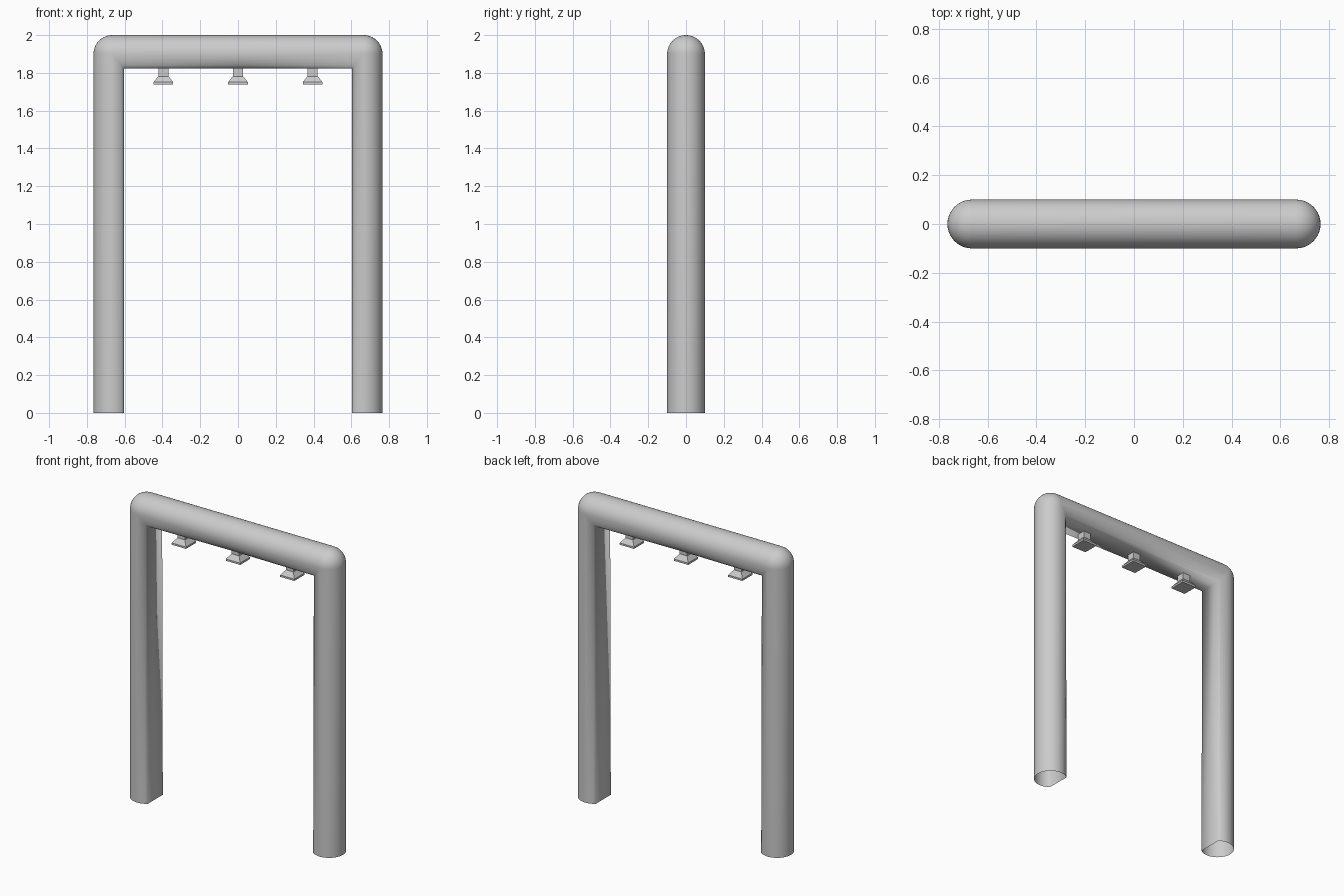
import bpy, bmesh, math

if "Cube" in bpy.data.objects:
    bpy.data.objects.remove(bpy.data.objects["Cube"])

R = 0.1                 # pipe radius
CX, CZ = 0.665, 1.9     # centre of the corner bend
LEG_CUT, BEAM_CUT = 0.062, 0.076   # distance from pipe axis to the flattened inner face


def finish(bm, name):
    bmesh.ops.remove_doubles(bm, verts=bm.verts, dist=1e-5)
    bmesh.ops.recalc_face_normals(bm, faces=bm.faces)
    me = bpy.data.meshes.new(name)
    bm.to_mesh(me)
    bm.free()
    ob = bpy.data.objects.new(name, me)
    bpy.context.collection.objects.link(ob)
    return ob


def profile(cut):
    """Circle with its inner side cut flat: (outward, y) points."""
    low = math.asin(cut / R)
    n_in, n_out = 4, 20
    pts = [-low + low * i / n_in for i in range(n_in)]
    pts += [math.pi * i / n_out for i in range(n_out + 1)]
    pts += [math.pi + low * i / n_in for i in range(1, n_in + 1)]
    return [(R * math.sin(a), R * math.cos(a)) for a in pts]


leg, beam = profile(LEG_CUT), profile(BEAM_CUT)

# Frame half: leg, rounded outer corner with mitred inside, half of the beam
rings = [[(CX + u, y, 0) for u, y in leg]]
STEPS = 10
for i in range(STEPS + 1):
    t = math.pi / 2 * i / STEPS
    ring = []
    for (u, y), (v, w) in zip(leg, beam):
        if u >= -1e-9:
            ring.append((CX + u * math.cos(t), y, CZ + u * math.sin(t)))
        else:
            ring.append((CX + u, (y + w) / 2, CZ + v))
    rings.append(ring)
rings.append([(0, y, CZ + v) for v, y in beam])

bm = bmesh.new()
grid = [[bm.verts.new(p) for p in r] for r in rings]
n = len(leg)
for a, b in zip(grid, grid[1:]):
    for j in range(n):
        k = (j + 1) % n
        bm.faces.new((a[j], a[k], b[k], b[j]))
frame = finish(bm, "arch_frame")
# Normals outward: check a face on the outer side of the leg
outer = max(frame.data.polygons, key=lambda p: p.center.x)
if outer.normal.x < 0:
    frame.data.flip_normals()
mirror = frame.modifiers.new("mirror", 'MIRROR')
mirror.use_axis = (True, False, False)
mirror.use_clip = True
bpy.context.view_layer.objects.active = frame
frame.select_set(True)
bpy.ops.object.modifier_apply(modifier="mirror")
bpy.ops.object.shade_smooth_by_angle(angle=math.radians(60))


# Spray nozzles: square neck flaring to a square head
def nozzle(x, name):
    bm = bmesh.new()
    prev = None
    for h, z in ((0.027, 1.83), (0.027, 1.782), (0.052, 1.751), (0.052, 1.739)):
        ring = [bm.verts.new((x + sx * h, sy * h, z))
                for sx, sy in ((-1, -1), (1, -1), (1, 1), (-1, 1))]
        if prev:
            for j in range(4):
                k = (j + 1) % 4
                bm.faces.new((prev[j], prev[k], ring[k], ring[j]))
        else:
            bm.faces.new(ring)
        prev = ring
    bm.faces.new(prev)
    finish(bm, name)


for x, side in ((-0.395, "left"), (0, "middle"), (0.395, "right")):
    nozzle(x, "nozzle_" + side)
